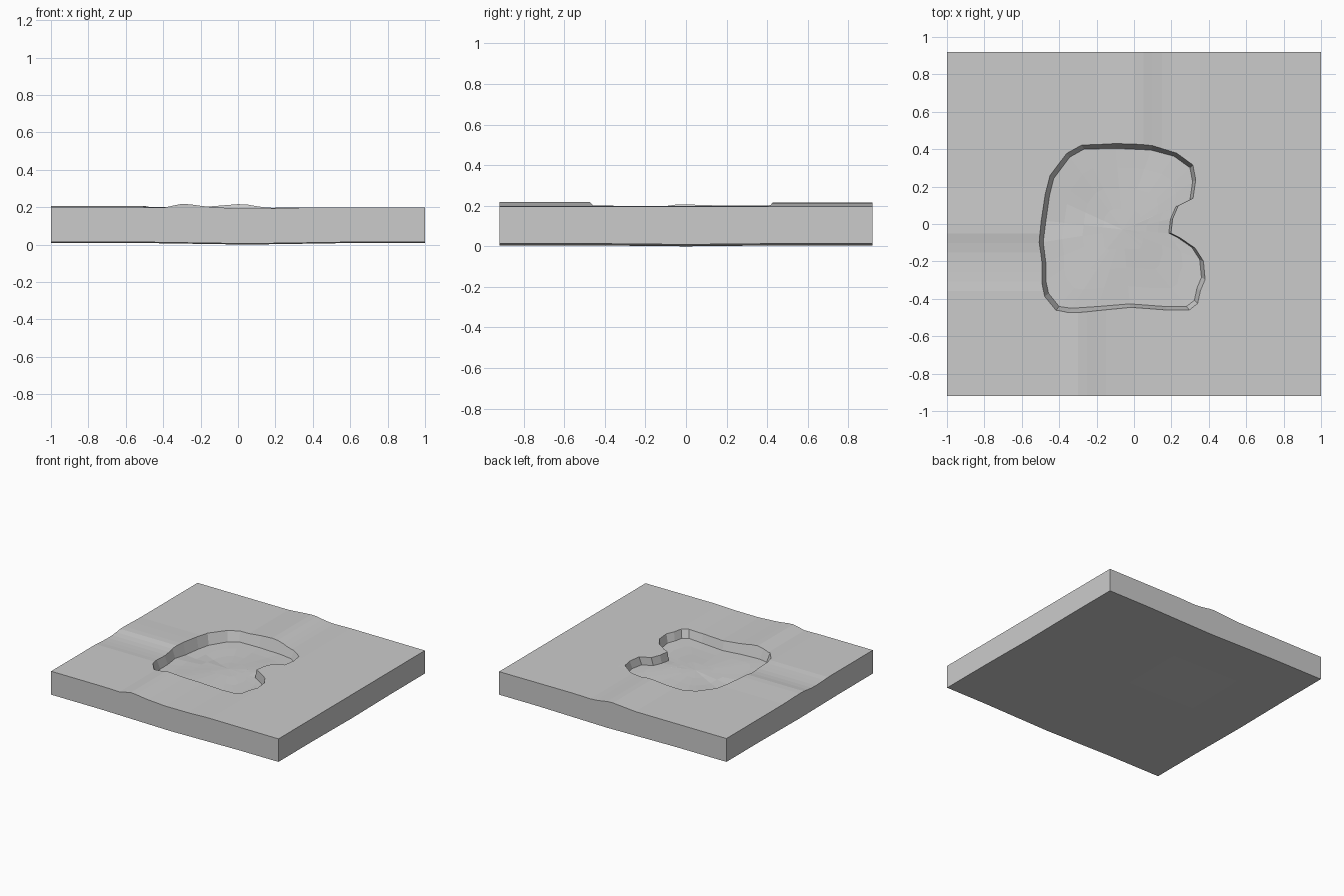
import bpy, bmesh, math
from mathutils import Vector

if "Cube" in bpy.data.objects:
    bpy.data.objects.remove(bpy.data.objects["Cube"])

stone = bpy.data.materials.new("stone_grey")
stone.use_nodes = True
GREY = (0.6, 0.6, 0.6, 1)
stone.diffuse_color = GREY
stone.node_tree.nodes["Principled BSDF"].inputs["Base Color"].default_value = GREY


def profile(points, t):
    """Piecewise linear height along a list of (position, height) points."""
    if t <= points[0][0]:
        return points[0][1]
    for (a, ha), (b, hb) in zip(points, points[1:]):
        if t <= b:
            return ha + (hb - ha) * (t - a) / (b - a)
    return points[-1][1]


# Gentle ridges that run from the pit out to each edge of the slab
FRONT = [(-0.52, 0), (-0.4, -0.003), (-0.29, 0.02), (-0.17, 0.003), (0, -0.008), (0.2, -0.007), (0.38, 0)]
BACK = [(-0.2, 0), (0, 0.016), (0.05, 0.014), (0.13, 0), (0.2, -0.004), (0.35, 0)]
LEFT = [(-0.4, 0), (-0.22, -0.008), (-0.13, -0.006), (-0.04, 0.007), (0.08, 0.004), (0.2, 0)]


def top_height(x, y):
    z = 0.2 - 0.003 * max(0, x)
    if y < -0.35:
        z += profile(FRONT, x)
    elif y > 0.33:
        z += profile(BACK, x)
    elif x < -0.4:
        z += profile(LEFT, y)
    return z


def bottom_height(x, y):
    return 0.014 - 0.009 * max(0, 1 - abs(x - 0.05) / 0.6) - 0.005 * max(0, 1 - abs(y) / 0.5)


def finish(bm, name):
    bmesh.ops.recalc_face_normals(bm, faces=bm.faces)
    mesh = bpy.data.meshes.new(name)
    bm.to_mesh(mesh)
    bm.free()
    mesh.materials.append(stone)
    obj = bpy.data.objects.new(name, mesh)
    bpy.context.collection.objects.link(obj)
    return obj


# Slab: a grid extruded upwards, with uneven top and underside
bm = bmesh.new()
bmesh.ops.create_grid(bm, x_segments=40, y_segments=36, size=1)
lower = list(bm.verts)
for v in lower:
    v.co.y *= 0.92
new = bmesh.ops.extrude_face_region(bm, geom=bm.faces[:], use_keep_orig=True)
upper = [g for g in new["geom"] if isinstance(g, bmesh.types.BMVert)]
for v in upper:
    v.co.z = top_height(v.co.x, v.co.y)
for v in lower:
    v.co.z = bottom_height(v.co.x, v.co.y)
slab = finish(bm, "ground_slab")

# Pit outline, anticlockwise from the inlet on the left side
OUTLINE = [(0.2, -0.05), (0.21, 0.03), (0.24, 0.1), (0.32, 0.14), (0.335, 0.24), (0.32, 0.32),
           (0.23, 0.385), (0.1, 0.42), (-0.1, 0.43), (-0.28, 0.425), (-0.36, 0.38),
           (-0.45, 0.26), (-0.475, 0.16), (-0.495, 0.02), (-0.51, -0.1), (-0.495, -0.22),
           (-0.495, -0.32), (-0.48, -0.39), (-0.42, -0.465), (-0.35, -0.475), (-0.2, -0.465),
           (-0.02, -0.45), (0.18, -0.465), (0.3, -0.465), (0.345, -0.43), (0.36, -0.36),
           (0.385, -0.3), (0.375, -0.2), (0.33, -0.13), (0.25, -0.075)]
CENTRE = Vector((-0.06, -0.03))


def floor_height(x, y):
    z = 0.128 + 0.035 * max(-0.4, x) * (1 if y > 0 else 0.3)
    return z + 0.006 * math.sin(9 * x + 1) * math.cos(8 * y)


# Pit cutter: rings of the outline, closed by an uneven floor
bm = bmesh.new()
rings = []
for scale, lift in [(1.06, 0.3), (0.945, 0), (0.72, 0), (0.48, 0), (0.24, 0)]:
    ring = []
    for p in OUTLINE:
        q = CENTRE + (Vector(p) - CENTRE) * scale
        ring.append(bm.verts.new((q.x, q.y, lift or floor_height(q.x, q.y))))
    rings.append(ring)
n = len(OUTLINE)
for a, b in zip(rings, rings[1:]):
    for i in range(n):
        j = (i + 1) % n
        bm.faces.new((a[i], a[j], b[j], b[i]))
bm.faces.new(rings[0])
hub = bm.verts.new((CENTRE.x, CENTRE.y, floor_height(*CENTRE)))
for i in range(n):
    bm.faces.new((rings[-1][i], rings[-1][(i + 1) % n], hub))
cutter = finish(bm, "pit_cutter")
cutter.hide_render = True

# Carve the pit
cut = slab.modifiers.new("pit", "BOOLEAN")
cut.operation = "DIFFERENCE"
cut.solver = "EXACT"
cut.object = cutter
bpy.context.view_layer.objects.active = slab
slab.select_set(True)
bpy.ops.object.modifier_apply(modifier=cut.name)
bpy.data.objects.remove(cutter)
